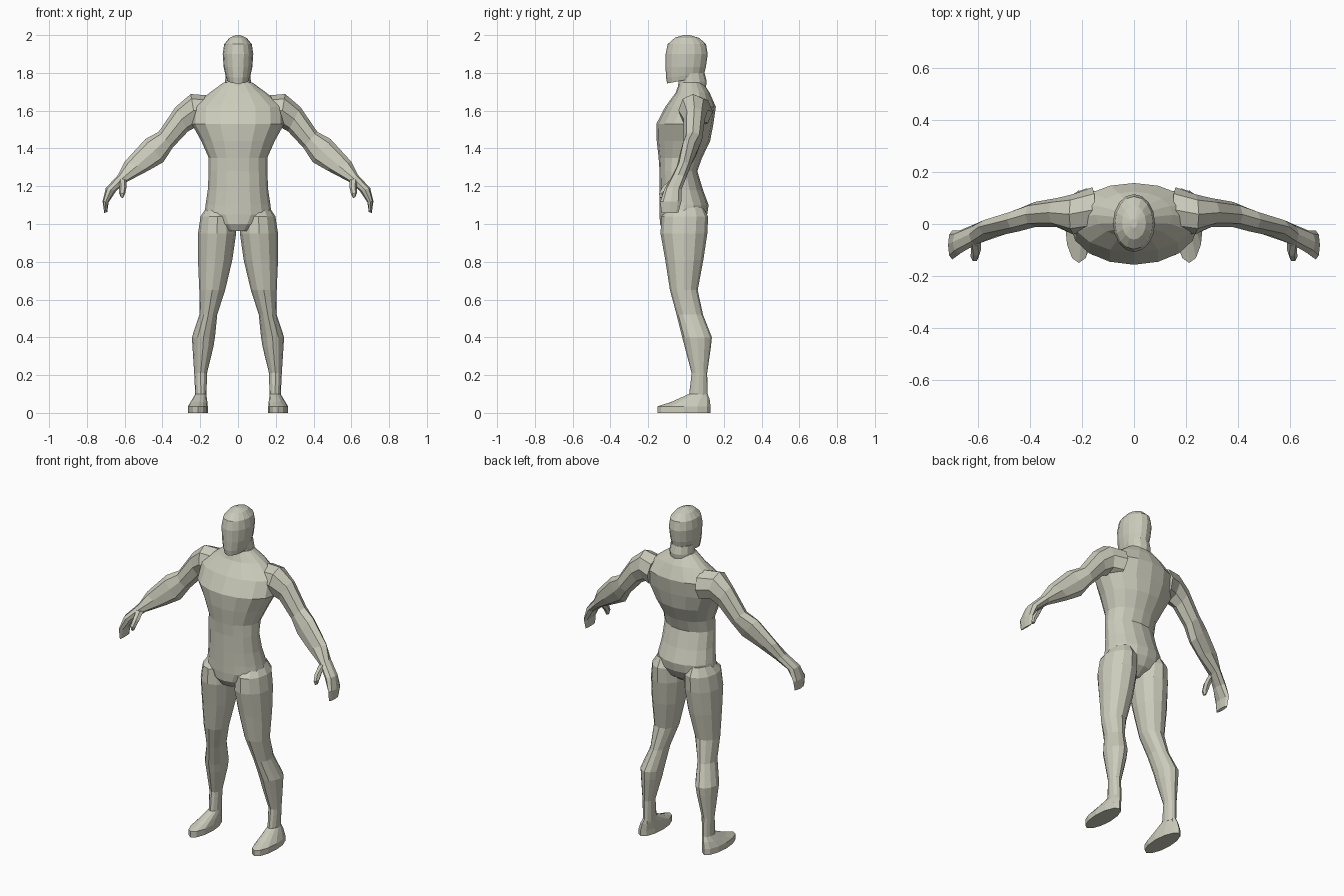
import bpy, bmesh, math
from mathutils import Vector

skin = bpy.data.materials.new("pale_stone")
skin.diffuse_color = (0.60, 0.60, 0.50, 1)


def loft(name, rings, n, mirror=False):
    """Skin elliptical rings given as (centre, half axis a, half axis b)."""
    bm = bmesh.new()
    loops = []
    for c, a, b in rings:
        loops.append([bm.verts.new(c + a * math.cos(t) + b * math.sin(t))
                      for t in (2 * math.pi * i / n for i in range(n))])
    for lo, hi in zip(loops, loops[1:]):
        for i in range(n):
            j = (i + 1) % n
            bm.faces.new((lo[i], lo[j], hi[j], hi[i]))
    bm.faces.new(loops[0][::-1])
    bm.faces.new(loops[-1])
    bmesh.ops.recalc_face_normals(bm, faces=bm.faces)
    me = bpy.data.meshes.new(name)
    bm.to_mesh(me)
    bm.free()
    me.materials.append(skin)
    ob = bpy.data.objects.new(name, me)
    bpy.context.collection.objects.link(ob)
    if mirror:
        ob.modifiers.new("Mirror", 'MIRROR')
    return ob


def flat(z, x0, x1, y0, y1, tilt=0.0):
    """Horizontal ring from its extents; tilt raises the back."""
    return (Vector(((x0 + x1) / 2, (y0 + y1) / 2, z)),
            Vector(((x1 - x0) / 2, 0, 0)),
            Vector((0, (y1 - y0) / 2, tilt)))


def limb(xt, zt, xb, zb, y0, y1):
    """Slanted ring from its upper and lower points and its depth."""
    return (Vector(((xt + xb) / 2, (y0 + y1) / 2, (zt + zb) / 2)),
            Vector(((xt - xb) / 2, 0, (zt - zb) / 2)),
            Vector((0, (y1 - y0) / 2, 0)))


def body(z, r, y0, y1, tilt=0.0):
    return flat(z, -r, r, y0, y1, tilt)


# Torso with chest, waist and pelvis
loft("torso", [
    body(0.962, 0.075, -0.115, 0.03),
    body(1.00, 0.13, -0.138, 0.085),
    body(1.05, 0.178, -0.14, 0.112),
    body(1.10, 0.172, -0.14, 0.12),
    body(1.18, 0.16, -0.14, 0.09),
    body(1.28, 0.155, -0.14, 0.06),
    body(1.35, 0.155, -0.145, 0.085),
    body(1.44, 0.195, -0.155, 0.128),
    body(1.53, 0.245, -0.157, 0.145),
    body(1.62, 0.24, -0.11, 0.158),
    body(1.695, 0.15, -0.055, 0.125),
    body(1.75, 0.075, -0.035, 0.09),
], 16)

# Neck and head
loft("neck", [
    body(1.69, 0.075, -0.045, 0.10),
    body(1.755, 0.068, -0.04, 0.11),
    body(1.80, 0.066, -0.04, 0.098),
], 12)
loft("head", [
    body(1.762, 0.058, -0.10, 0.085, 0.018),
    body(1.785, 0.066, -0.106, 0.096, 0.01),
    body(1.83, 0.076, -0.108, 0.105),
    body(1.90, 0.081, -0.108, 0.115),
    body(1.952, 0.073, -0.097, 0.106),
    body(1.985, 0.046, -0.06, 0.07),
    body(2.00, 0.012, -0.015, 0.02),
], 16)

# Legs
loft("legs", [
    flat(1.09, 0.05, 0.165, -0.08, 0.09),
    flat(1.04, 0.02, 0.198, -0.13, 0.117),
    flat(0.95, 0.01, 0.212, -0.135, 0.113),
    flat(0.81, 0.03, 0.212, -0.11, 0.092),
    flat(0.65, 0.068, 0.205, -0.085, 0.062),
    flat(0.52, 0.11, 0.205, -0.05, 0.09),
    flat(0.40, 0.122, 0.244, -0.02, 0.137),
    flat(0.35, 0.13, 0.241, -0.007, 0.132),
    flat(0.21, 0.164, 0.232, 0.03, 0.112),
    flat(0.085, 0.167, 0.226, 0.015, 0.115),
], 12, True)

# Feet, sloping from the ankle to the toes
loft("feet", [
    flat(0.0, 0.16, 0.265, -0.15, 0.13),
    flat(0.035, 0.16, 0.265, -0.15, 0.13),
    flat(0.065, 0.163, 0.247, -0.08, 0.125, 0.008),
    flat(0.10, 0.168, 0.226, 0.015, 0.115),
], 12, True)

# Arms from shoulder to curled fingers
loft("arms", [
    limb(0.15, 1.68, 0.17, 1.51, -0.03, 0.142),
    limb(0.25, 1.688, 0.22, 1.515, -0.04, 0.115),
    limb(0.33, 1.62, 0.265, 1.49, -0.012, 0.10),
    limb(0.42, 1.488, 0.345, 1.405, -0.012, 0.085),
    limb(0.49, 1.45, 0.395, 1.328, -0.028, 0.06),
    limb(0.60, 1.33, 0.47, 1.285, -0.048, 0.025),
    limb(0.635, 1.26, 0.59, 1.222, -0.08, 0.0),
    limb(0.70, 1.19, 0.645, 1.175, -0.115, -0.025),
    limb(0.717, 1.12, 0.685, 1.115, -0.137, -0.025),
    limb(0.708, 1.058, 0.692, 1.064, -0.13, -0.04),
], 8, True)

# Thumbs
loft("thumbs", [
    limb(0.635, 1.24, 0.59, 1.235, -0.085, -0.03),
    limb(0.628, 1.20, 0.59, 1.195, -0.125, -0.075),
    limb(0.63, 1.165, 0.598, 1.16, -0.145, -0.105),
    limb(0.62, 1.14, 0.608, 1.138, -0.14, -0.115),
], 6, True)
